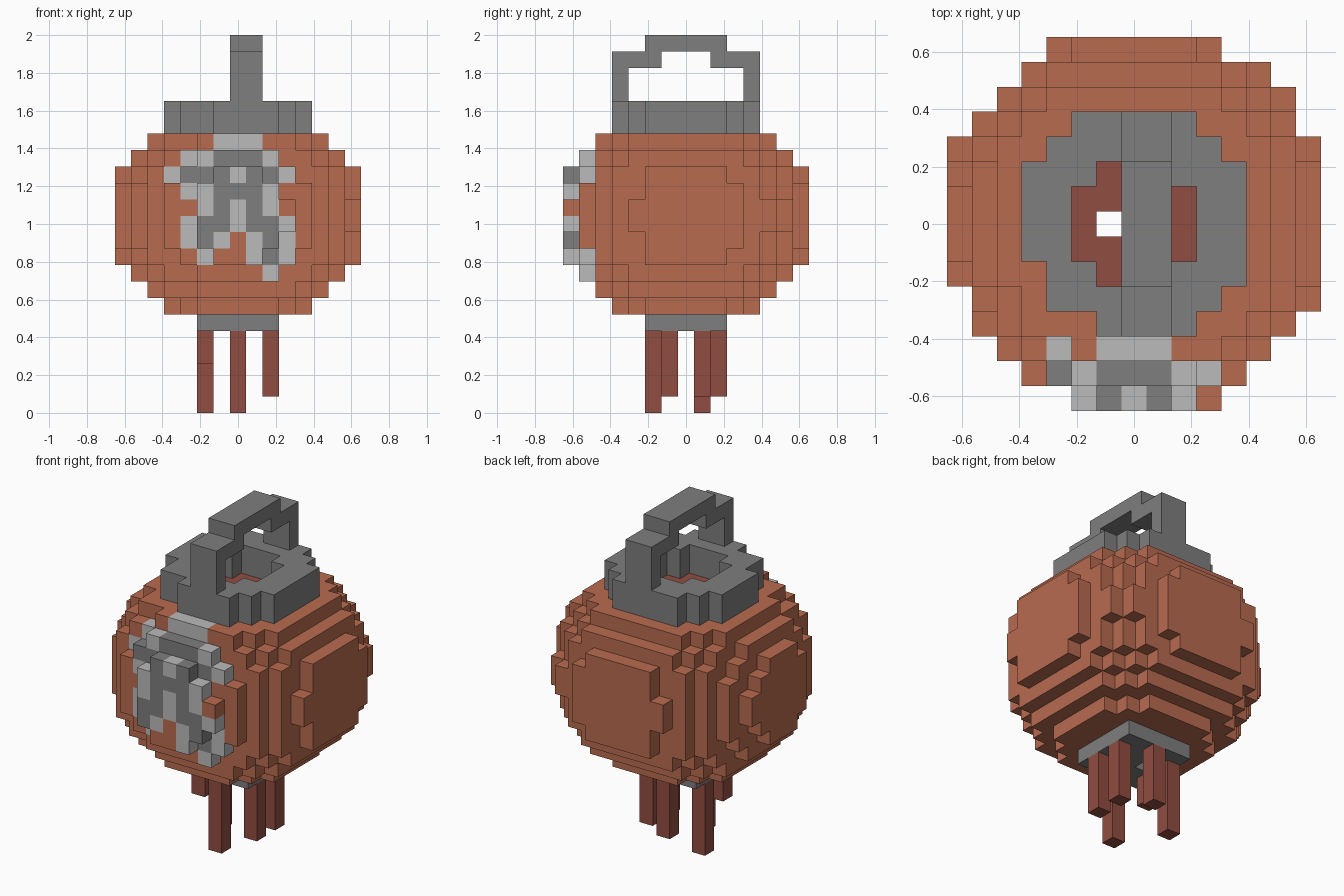
import bpy, bmesh
from mathutils import Vector

if "Cube" in bpy.data.objects:
    bpy.data.objects.remove(bpy.data.objects["Cube"])

V = 2 / 23          # edge of one block
OFF = 0.09          # slight lean of the round shapes towards back left


def material(name, rgb):
    m = bpy.data.materials.new(name)
    m.use_nodes = True
    m.diffuse_color = (*rgb, 1)
    bsdf = m.node_tree.nodes["Principled BSDF"]
    bsdf.inputs["Base Color"].default_value = (*rgb, 1)
    bsdf.inputs["Roughness"].default_value = 0.9
    return m


CLAY = material("clay", (0.479, 0.147, 0.080))
GREY = material("dark grey", (0.209, 0.209, 0.209))
LIGHT = material("light grey", (0.497, 0.497, 0.497))
RED = material("dark red", (0.283, 0.074, 0.053))

DIRS = [(1, 0, 0), (-1, 0, 0), (0, 1, 0), (0, -1, 0), (0, 0, 1), (0, 0, -1)]


def blocks(name, cells, mats):
    """Skin a dict of block cell -> material slot with its outside faces only."""
    bm = bmesh.new()
    for cell, slot in cells.items():
        c = Vector(cell) + Vector((0, 0, 0.5))      # x, y centred; z counts rows
        for d in DIRS:
            if tuple(a + b for a, b in zip(cell, d)) in cells:
                continue
            n = Vector(d)
            u = Vector((d[1], d[2], d[0]))
            w = n.cross(u)
            corners = [(-1, -1), (1, -1), (1, 1), (-1, 1)]
            f = bm.faces.new([bm.verts.new((c + (n + a * u + b * w) / 2) * V)
                              for a, b in corners])
            f.material_index = slot
    bmesh.ops.remove_doubles(bm, verts=bm.verts, dist=V * 0.01)
    me = bpy.data.meshes.new(name)
    bm.to_mesh(me)
    bm.free()
    for m in mats:
        me.materials.append(m)
    ob = bpy.data.objects.new(name, me)
    bpy.context.collection.objects.link(ob)
    return ob


def flat_r2(x, y):
    return (x - OFF) ** 2 + (y - OFF) ** 2


def in_hole(x, y):
    return flat_r2(x, y) < 6


# Round body: squashed ball cut off at top and bottom, with a narrow shaft
R = range(-7, 8)
body = {(x, y, z): 0 for x in R for y in R for z in range(6, 17)
        if flat_r2(x, y) + 1.25 * (z - 11.5) ** 2 <= 60 and (x, y) != (-1, 0)}
# Dark red floor under the collar opening
for x in R:
    for y in R:
        if in_hole(x, y) and (x, y, 16) in body:
            body[x, y, 16] = 3
# Emblem on the front, rows from the top down, columns x = -4..4
EMBLEM = ["...LLL...",
          ".LLDDDL..",
          "LDDDLDDL.",
          ".LLDDDL..",
          "..LDLDL..",
          ".LDDLDDL.",
          ".LDL.LDL.",
          "..L..LDL.",
          "......L.."]
for r, line in enumerate(EMBLEM):
    for i, ch in enumerate(line):
        if ch != ".":
            x, z = i - 4, 16 - r
            y = min(c[1] for c in body if c[0] == x and c[2] == z)
            body[x, y, z] = 1 if ch == "D" else 2
blocks("body", body, [CLAY, GREY, LIGHT, RED])

# Collar ring on top
collar = {(x, y, z): 0 for x in R for y in R for z in (17, 18)
          if flat_r2(x, y) <= 20.5 and not in_hole(x, y)}
blocks("collar", collar, [GREY])

# Handle: two posts, shoulders and a top bar
profile = [(s * y, z) for s in (-1, 1)
           for y, z in [(4, 19), (4, 20), (4, 21), (3, 21), (2, 21)]]
profile += [(y, 22) for y in range(-2, 3)]
blocks("handle", {(x, y, z): 0 for x in (0, 1) for y, z in profile}, [GREY])

# Base plate
base = {(x, y, 5): 0 for x in range(-2, 3) for y in range(-2, 3) if (x, y) != (-1, 0)}
blocks("base_plate", base, [GREY])

# Hanging legs of different lengths: x, y, lowest row
LEGS = [(0, -2, 0), (2, -1, 1), (-2, -1, 3), (-2, 1, 0), (0, 2, 1), (2, 1, 1)]
for i, (x, y, low) in enumerate(LEGS):
    blocks(f"leg_{i + 1}", {(x, y, z): 0 for z in range(low, 5)}, [RED])
